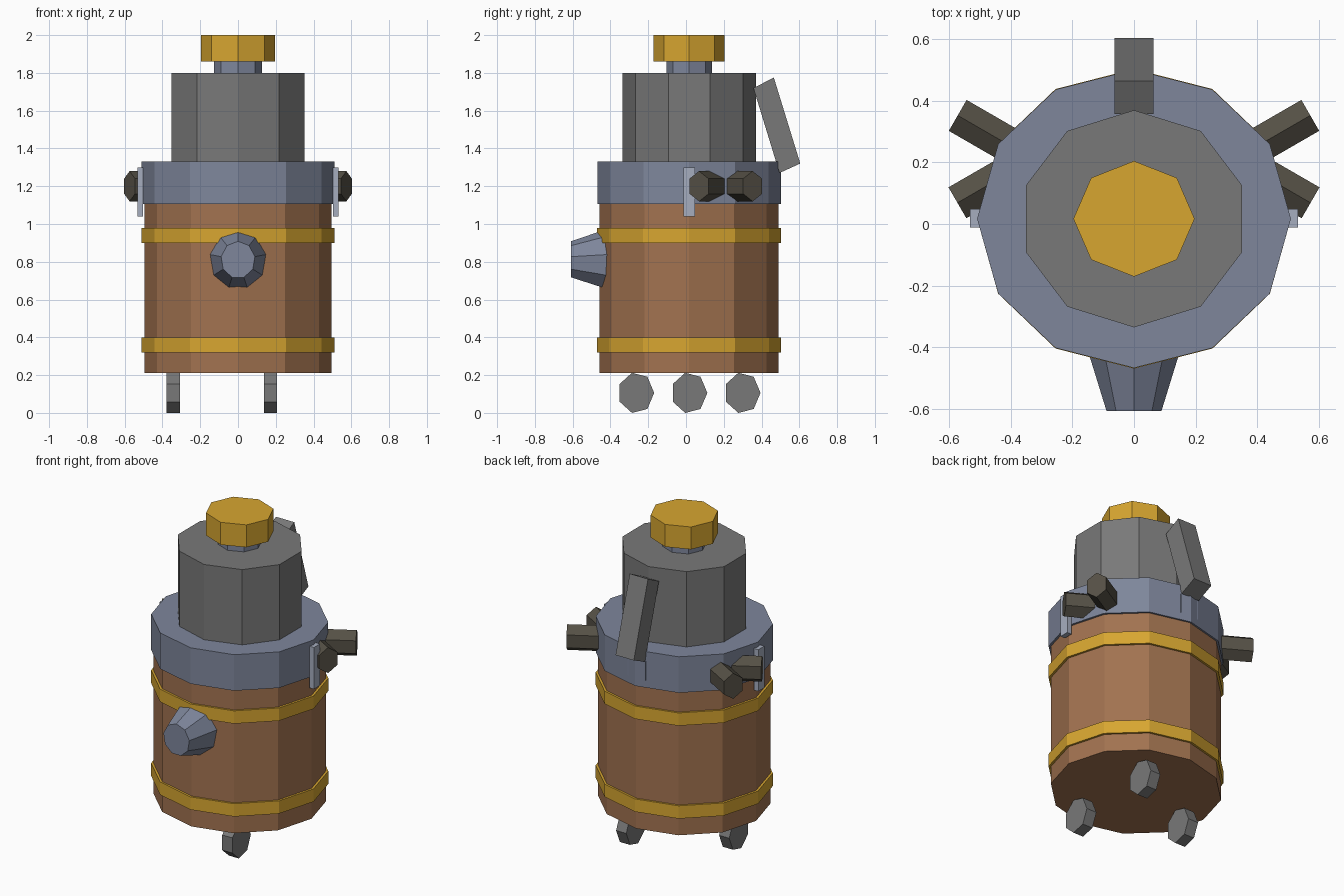
import bpy, bmesh, math
from mathutils import Vector

if "Cube" in bpy.data.objects:
    bpy.data.objects.remove(bpy.data.objects["Cube"])

CY = 0.017  # y of the main axis

def mat(name, rgb):
    m = bpy.data.materials.new(name)
    m.diffuse_color = (*rgb, 1)
    m.use_nodes = True
    m.node_tree.nodes["Principled BSDF"].inputs["Base Color"].default_value = m.diffuse_color
    return m

BROWN = mat("wood", (0.36, 0.17, 0.08))
GOLD = mat("brass", (0.68, 0.38, 0.03))
BLUE = mat("blue_steel", (0.21, 0.24, 0.33))
GREY = mat("grey_metal", (0.19, 0.19, 0.19))
DARK = mat("dark_metal", (0.09, 0.08, 0.06))
LIGHT = mat("light_steel", (0.38, 0.42, 0.52))

def loft(name, bottom, top, material, mirror=False):
    """Closed flat-faced solid between two matching outlines."""
    n = len(bottom)
    faces = [list(range(n)), list(range(n, 2 * n))]
    faces += [[i, (i + 1) % n, n + (i + 1) % n, n + i] for i in range(n)]
    me = bpy.data.meshes.new(name)
    me.from_pydata([tuple(p) for p in bottom + top], [], faces)
    bm = bmesh.new()
    bm.from_mesh(me)
    bmesh.ops.recalc_face_normals(bm, faces=bm.faces)
    bm.to_mesh(me)
    bm.free()
    me.materials.append(material)
    ob = bpy.data.objects.new(name, me)
    bpy.context.collection.objects.link(ob)
    if mirror:
        ob.modifiers.new("mirror", 'MIRROR')
    return ob

def tube(name, n, p, q, u, v, material, taper=1.0, mirror=False):
    """n-sided prism from p to q; first corner along u, second radius v."""
    p, q, u, v = map(Vector, (p, q, u, v))
    ring = [u * math.cos(math.tau * i / n) + v * math.sin(math.tau * i / n) for i in range(n)]
    return loft(name, [p + c for c in ring], [q + c * taper for c in ring], material, mirror)

def drum(name, n, rx, ry, z0, z1, material):
    """Upright prism on the main axis with a corner facing the back."""
    return tube(name, n, (0, CY, z0), (0, CY, z1), (0, ry, 0), (rx, 0, 0), material)

def slab(name, outline_yz, x0, x1, material, mirror=False):
    return loft(name, [(x0, y, z) for y, z in outline_yz],
                [(x1, y, z) for y, z in outline_yz], material, mirror)

# Stacked drums
drum("barrel_body", 12, 0.496, 0.474, 0.21, 1.12, BROWN)
drum("lower_band", 12, 0.51, 0.487, 0.32, 0.40, GOLD)
drum("upper_band", 12, 0.51, 0.487, 0.90, 0.98, GOLD)
drum("collar", 12, 0.51, 0.485, 1.105, 1.33, BLUE)
drum("upper_tank", 10, 0.369, 0.353, 1.32, 1.80, GREY)
drum("neck", 8, 0.127, 0.121, 1.79, 1.87, BLUE)
drum("cap", 8, 0.197, 0.188, 1.86, 2.0, GOLD)

# Front nozzle
tube("nozzle", 9, (0, -0.39, 0.81), (0, -0.608, 0.81), (0, 0, 0.173), (0.159, 0, 0),
     BLUE, taper=0.57)

# Three disc feet
for i, deg in enumerate((60, 180, 300)):
    a = math.radians(deg)
    x, y = 0.343 * math.cos(a), CY + 0.325 * math.sin(a)
    tube(f"foot_{i + 1}", 7, (x - 0.035, y, 0.106), (x + 0.035, y, 0.106),
         (0, 0.096, 0), (0, 0, 0.109), GREY)

# Hexagonal side pegs, mirrored
for name, end, deg in (("rear_peg", (0.573, 0.353), 30), ("front_peg", (0.574, 0.069), -30)):
    a = math.radians(deg)
    c, s = math.cos(a), math.sin(a)
    tube(name, 6, (end[0] - 0.28 * c, end[1] - 0.28 * s, 1.2), (*end, 1.2),
         (0, 0, 0.08), (-s * 0.067, c * 0.067, 0), DARK, mirror=True)

# Side latches, mirrored
slab("side_latch", [(-0.012, 1.04), (0.048, 1.04), (0.048, 1.30), (-0.012, 1.30)],
     0.502, 0.533, LIGHT, mirror=True)

# Tilted rear handle and its lug in the collar
slab("rear_handle", [(0.357, 1.72), (0.465, 1.775), (0.605, 1.32), (0.495, 1.27)],
     -0.063, 0.063, GREY)
slab("handle_lug", [(0.40, 1.15), (0.488, 1.15), (0.488, 1.27), (0.40, 1.27)],
     -0.063, 0.063, BLUE)
